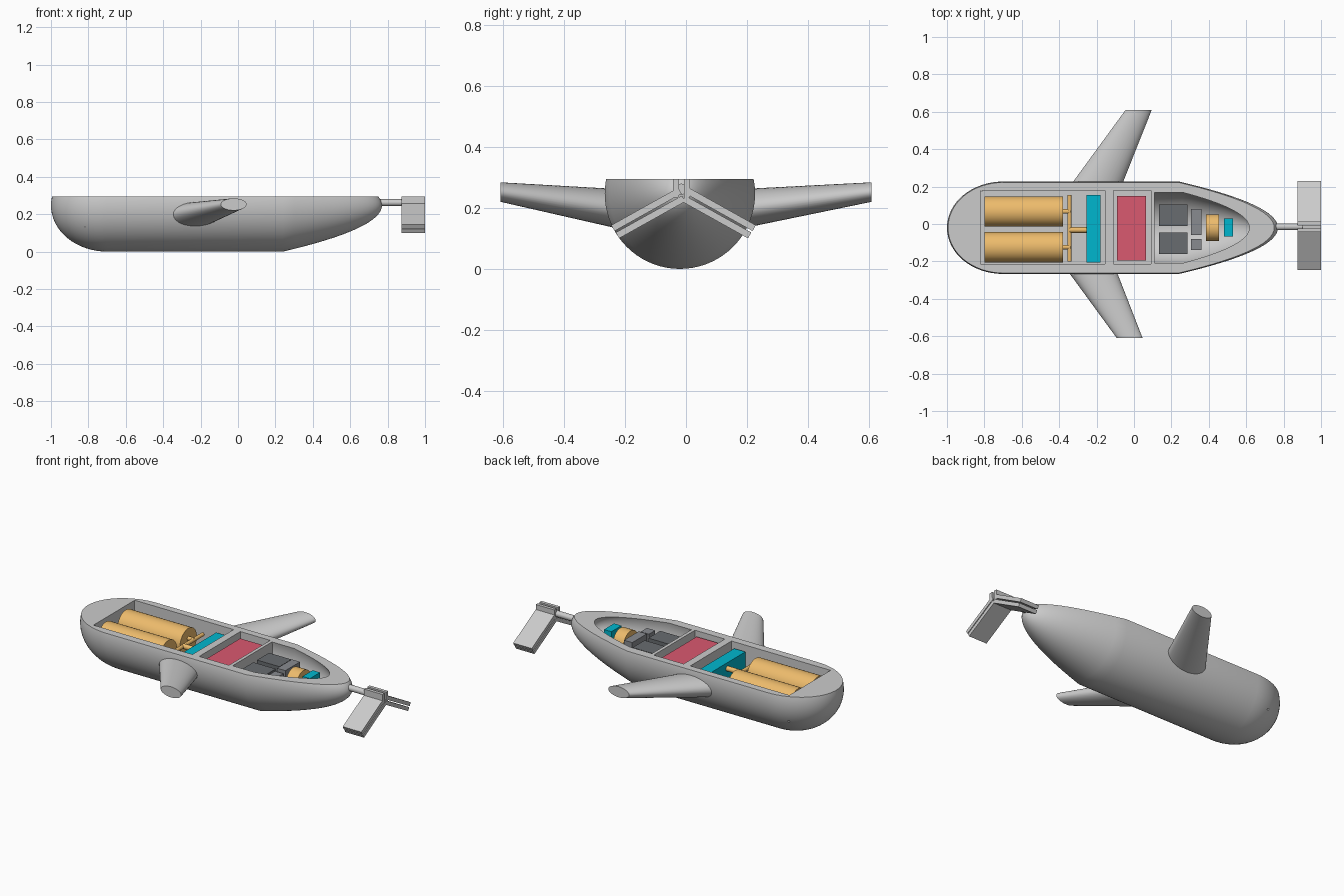
import bpy, bmesh
from math import sin, cos, pi, sqrt, radians
from mathutils import Vector, Matrix

if "Cube" in bpy.data.objects:
    bpy.data.objects.remove(bpy.data.objects["Cube"])

YC, ZC, R, DECK = -0.02, 0.247, 0.247, 0.295   # hull axis, radius, deck height


def material(name, rgb):
    m = bpy.data.materials.new(name)
    m.diffuse_color = (*rgb, 1)
    m.use_nodes = True
    m.node_tree.nodes["Principled BSDF"].inputs["Base Color"].default_value = m.diffuse_color
    return m


ORANGE = material("orange", (0.85, 0.50, 0.15))
CYAN = material("cyan", (0.0, 0.47, 0.62))
RED = material("red", (0.70, 0.10, 0.16))
DARK = material("dark_grey", (0.14, 0.15, 0.16))
MID = material("mid_grey", (0.25, 0.26, 0.28))


def finish(name, bm, mat=None):
    bmesh.ops.recalc_face_normals(bm, faces=bm.faces)
    me = bpy.data.meshes.new(name)
    bm.to_mesh(me)
    bm.free()
    ob = bpy.data.objects.new(name, me)
    bpy.context.collection.objects.link(ob)
    if mat:
        me.materials.append(mat)
    return ob


def smooth(ob, angle=30):
    bpy.ops.object.select_all(action='DESELECT')
    ob.select_set(True)
    bpy.context.view_layer.objects.active = ob
    bpy.ops.object.shade_smooth_by_angle(angle=radians(angle))


def loft(name, rings, mat=None):
    """Skin a list of equal point rings and cap both ends."""
    bm = bmesh.new()
    vs = [[bm.verts.new(p) for p in ring] for ring in rings]
    n = len(vs[0])
    for a, b in zip(vs, vs[1:]):
        for i in range(n):
            bm.faces.new((a[i], a[(i + 1) % n], b[(i + 1) % n], b[i]))
    bm.faces.new(vs[0])
    bm.faces.new(vs[-1])
    return finish(name, bm, mat)


def lathe(name, profile, y=YC, z=ZC, n=72, mat=None):
    """Revolve (x, r) pairs about a line along x."""
    return loft(name, [[(x, y + r * cos(2 * pi * i / n), z + r * sin(2 * pi * i / n))
                        for i in range(n)] for x, r in profile], mat)


def box(name, x0, x1, y0, y1, z0, z1, mat=None):
    return loft(name, [[(x, y0, z0), (x, y1, z0), (x, y1, z1), (x, y0, z1)]
                       for x in (x0, x1)], mat)


def rod(name, a, b, r, mat=None, n=32):
    a, b = Vector(a), Vector(b)
    d = b - a
    bm = bmesh.new()
    mtx = Matrix.Translation((a + b) / 2) @ d.to_track_quat('Z', 'Y').to_matrix().to_4x4()
    bmesh.ops.create_cone(bm, cap_ends=True, segments=n, radius1=r, radius2=r,
                          depth=d.length, matrix=mtx)
    ob = finish(name, bm, mat)
    smooth(ob)
    return ob


# Hull: elliptical nose, straight middle, parabolic tail
steps = 16
nose = [(-0.7 - 0.3 * cos(t), max(R * sin(t), 0.002))
        for t in (i * pi / 2 / steps for i in range(steps + 1))]
tail = [(0.24 + 0.53 * (1 - s * s), max(R * s, 0.002))
        for s in (1 - i / steps for i in range(steps + 1))]
hull = lathe("hull", nose + tail)

# Hull cutters: everything above deck, two box bays, rounded rear bay
rear = [(0.11, 0.195)] + [(0.26 + 0.38 * (1 - s * s), max(0.195 * s, 0.002))
                          for s in (1 - i / steps for i in range(steps + 1))]
cutters = [
    box("deck_cutter", -1.2, 1.2, -0.6, 0.6, DECK, 0.8),
    box("front_bay_cutter", -0.82, -0.155, -0.215, 0.18, 0.13, 0.5),
    box("middle_bay_cutter", -0.11, 0.09, -0.215, 0.18, 0.13, 0.5),
    lathe("rear_bay_cutter", rear),
]
bpy.context.view_layer.objects.active = hull
for c in cutters:
    mod = hull.modifiers.new("cut", 'BOOLEAN')
    mod.operation, mod.solver, mod.object = 'DIFFERENCE', 'EXACT', c
    bpy.ops.object.modifier_apply(modifier=mod.name)
    bpy.data.objects.remove(c, do_unlink=True)
smooth(hull)


# Swept wings: tapered elliptical sections (y, x centre, half chord, z, half height)
def wing(name, root, tip, n=40):
    rings = [[(x + c * cos(2 * pi * i / n), y, z + h * sin(2 * pi * i / n))
              for i in range(n)] for y, x, c, z, h in (root, tip)]
    smooth(loft(name, rings))


wing("wing_back", (0.195, -0.209, 0.139, 0.199, 0.064), (0.61, 0.025, 0.07, 0.2525, 0.032))
wing("wing_front", (-0.235, -0.233, 0.133, 0.199, 0.064), (-0.61, -0.023, 0.069, 0.2525, 0.032))

# Tail shaft and inverted V fins, each side a pair of bent plates
rod("tail_shaft", (0.74, -0.015, 0.262), (0.9, -0.015, 0.262), 0.018)
for side, sgn in (("back", 1), ("front", -1)):
    for layer, a, b in (("upper", (0.012, 0.257), (0.232, 0.134)),
                        ("lower", (0.0, 0.231), (0.217, 0.11))):
        bm_ring = []
        d = (Vector(b) - Vector(a)).normalized()
        nrm = Vector((-d.y, d.x)) * 0.011
        sect = [Vector(a) + nrm, Vector(b) + nrm, Vector(b) - nrm, Vector(a) - nrm]
        rings = [[(x, -0.008 + sgn * p.x, p.y) for p in sect] for x in (0.875, 1.0)]
        loft(f"fin_{layer}_{side}", rings)
    y = -0.015 + sgn * 0.018
    box(f"fin_tab_{side}", 0.875, 1.0, y - 0.01, y + 0.01, 0.235, DECK)

# Front bay: tanks, manifold pipes, pump block
for side, y in (("back", 0.067), ("front", -0.124)):
    rod(f"tank_{side}", (-0.8, y, 0.205), (-0.38, y, 0.205), 0.081, ORANGE, 48)
    rod(f"tank_pipe_{side}", (-0.385, y, 0.225), (-0.34, y, 0.225), 0.012, ORANGE)
rod("manifold", (-0.345, -0.2, 0.225), (-0.345, 0.155, 0.225), 0.011, ORANGE)
rod("feed_pipe", (-0.345, -0.032, 0.225), (-0.25, -0.032, 0.225), 0.015, ORANGE)
box("pump_block", -0.255, -0.18, -0.205, 0.155, 0.14, 0.26, CYAN)

# Middle bay
box("battery", -0.09, 0.065, -0.195, 0.15, 0.14, 0.27, RED)

# Rear bay: electronics, motor, actuator
box("electronics_back", 0.135, 0.285, -0.01, 0.105, 0.13, 0.26, DARK)
box("electronics_front", 0.135, 0.285, -0.16, -0.045, 0.13, 0.26, DARK)
box("controller_back", 0.305, 0.36, -0.06, 0.08, 0.18, 0.275, MID)
box("controller_front", 0.305, 0.36, -0.14, -0.08, 0.18, 0.265, MID)
rod("motor", (0.385, -0.02, 0.215), (0.455, -0.02, 0.215), 0.072, ORANGE)
box("actuator", 0.48, 0.53, -0.067, 0.03, 0.19, 0.275, CYAN)
